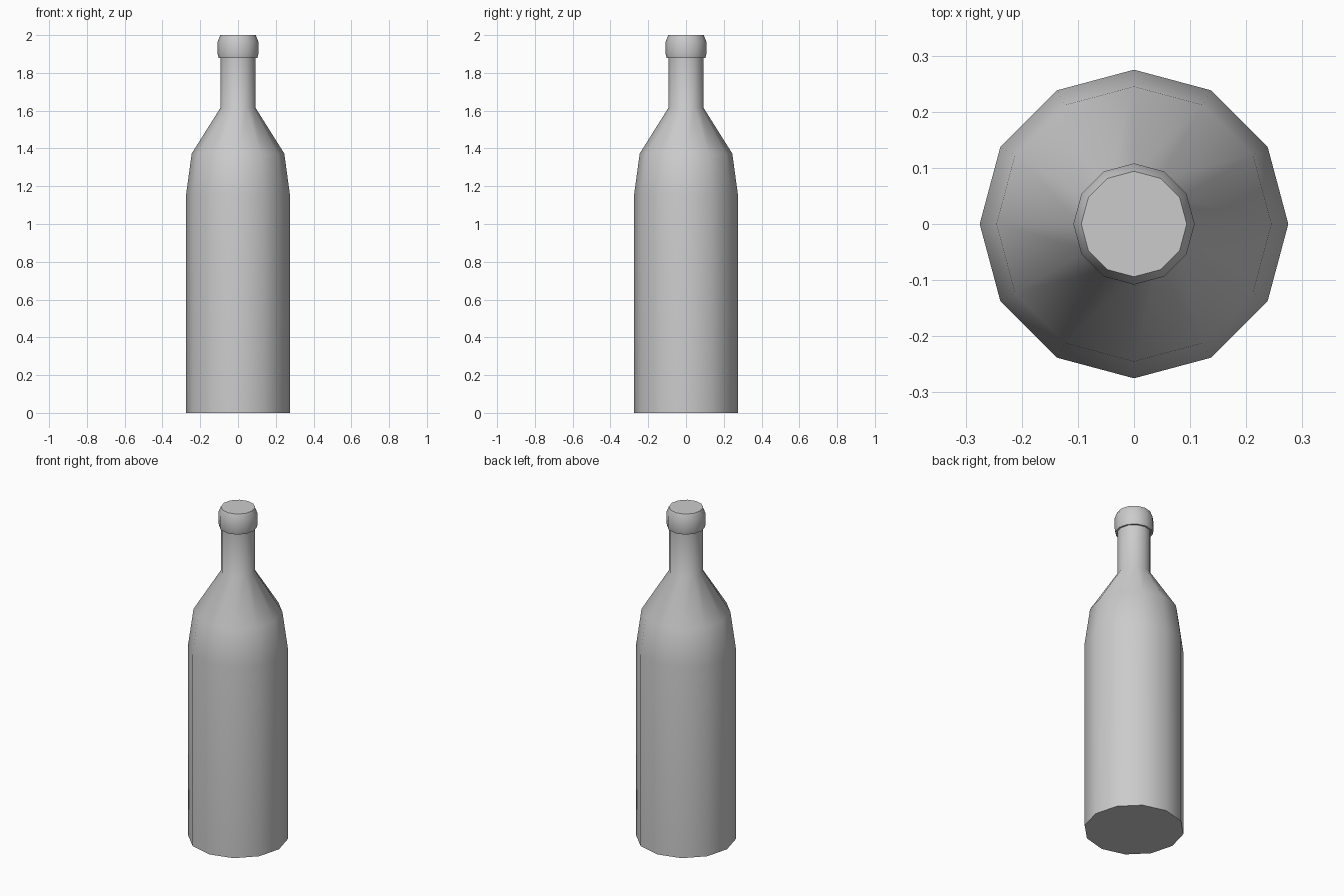
import bpy, bmesh, math

if "Cube" in bpy.data.objects:
    bpy.data.objects.remove(bpy.data.objects["Cube"])

SIDES = 12

# Bottle outline from base to mouth: (radius, height)
PROFILE = [
    (0.275, 0.0), (0.275, 1.155), (0.245, 1.373),   # body and shoulder
    (0.093, 1.615), (0.093, 1.88),                  # neck
    (0.103, 1.88), (0.108, 1.90),                   # underside of lip
    (0.108, 1.965), (0.094, 2.0),                   # lip and mouth
]

bm = bmesh.new()
rings = []
for r, z in PROFILE:
    rings.append([bm.verts.new((r * math.cos(2 * math.pi * i / SIDES),
                                r * math.sin(2 * math.pi * i / SIDES), z))
                  for i in range(SIDES)])

# Side walls
for low, high in zip(rings, rings[1:]):
    for i in range(SIDES):
        j = (i + 1) % SIDES
        bm.faces.new((low[i], low[j], high[j], high[i]))

# Flat base and closed mouth
bm.faces.new(rings[0][::-1])
bm.faces.new(rings[-1])

mesh = bpy.data.meshes.new("bottle")
bm.to_mesh(mesh)
bm.free()
bottle = bpy.data.objects.new("bottle", mesh)
bpy.context.collection.objects.link(bottle)

# Smooth round walls, crisp rims
bpy.context.view_layer.objects.active = bottle
bottle.select_set(True)
bpy.ops.object.shade_smooth_by_angle(angle=math.radians(40))
